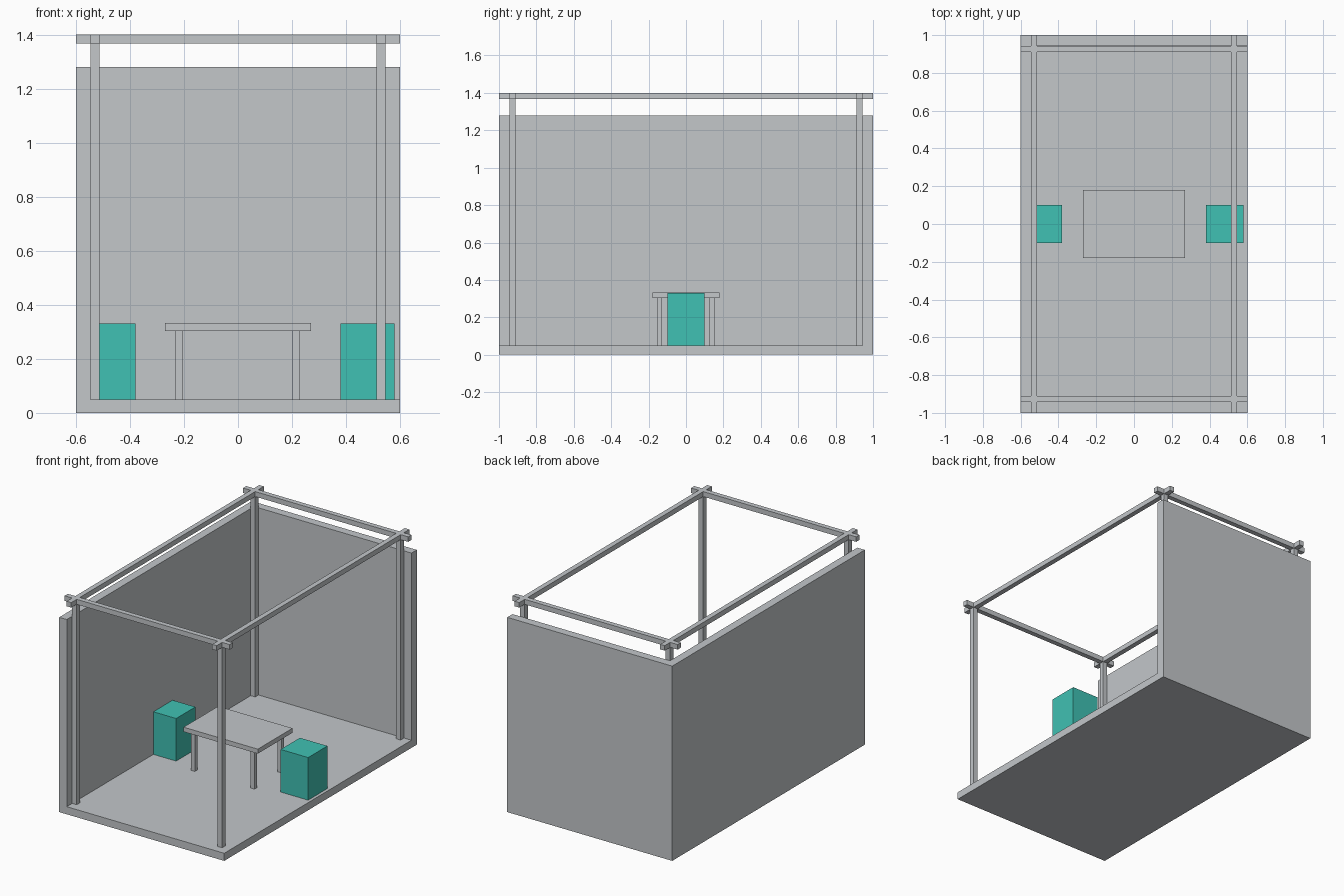
import bpy

cube = bpy.data.objects.get("Cube")
if cube:
    bpy.data.objects.remove(cube, do_unlink=True)


def material(name, rgb):
    m = bpy.data.materials.new(name)
    m.use_nodes = True
    m.diffuse_color = (*rgb, 1)
    m.node_tree.nodes["Principled BSDF"].inputs["Base Color"].default_value = (*rgb, 1)
    return m


grey = material("light grey", (0.546, 0.571, 0.591))
teal = material("teal", (0.051, 0.533, 0.451))


def box(name, x, y, z, mat=grey):
    """Box from (min, max) ranges on each axis."""
    bpy.ops.mesh.primitive_cube_add(size=1)
    ob = bpy.context.object
    ob.name = ob.data.name = name
    ranges = (x, y, z)
    centre = [(a + b) / 2 for a, b in ranges]
    size = [b - a for a, b in ranges]
    for v in ob.data.vertices:
        v.co = [c + s * k for c, s, k in zip(centre, size, v.co)]
    ob.data.materials.append(mat)
    return ob


def around(c, half):
    return (c - half, c + half)


HX, HY, FLOOR = 0.6, 1.0, 0.05
WALL_X, WALL_Y, WALL_TOP = -0.545, 0.945, 1.28
POST_X, POST_Y, POST_HALF = 0.529, 0.927, 0.0165
BEAM_Z = (1.367, 1.4)

# Floor and the two walls
box("floor", (WALL_X, HX), (-HY, WALL_Y), (0, FLOOR))
box("left_side_wall", (-HX, WALL_X), (-HY, HY), (0, WALL_TOP))
box("back_wall", (WALL_X, HX), (WALL_Y, HY), (0, WALL_TOP))

# Frame of posts and crossing beams
for sx, side in ((-1, "right"), (1, "left")):
    px = around(sx * POST_X, POST_HALF)
    box(f"{side}_long_beam", px, (-HY, HY), BEAM_Z)
    for sy, end in ((-1, "front"), (1, "back")):
        box(f"{end}_{side}_post", px, around(sy * POST_Y, POST_HALF), (FLOOR, BEAM_Z[0]))
for sy, end in ((-1, "front"), (1, "back")):
    box(f"{end}_cross_beam", (-HX, HX), around(sy * POST_Y, POST_HALF), BEAM_Z)

# Table
box("table_top", (-0.27, 0.27), (-0.18, 0.18), (0.303, 0.333))
for sx, side in ((-1, "right"), (1, "left")):
    for sy, end in ((-1, "front"), (1, "back")):
        box(f"{end}_{side}_table_leg", around(sx * 0.217 - 0.002, 0.014),
            around(sy * 0.14 - 0.002, 0.014), (FLOOR, 0.303))

# Block seats
for sx, side in ((-1, "right"), (1, "left")):
    box(f"{side}_seat", around(sx * 0.48, 0.1), (-0.1, 0.1), (FLOOR, 0.33), teal)
